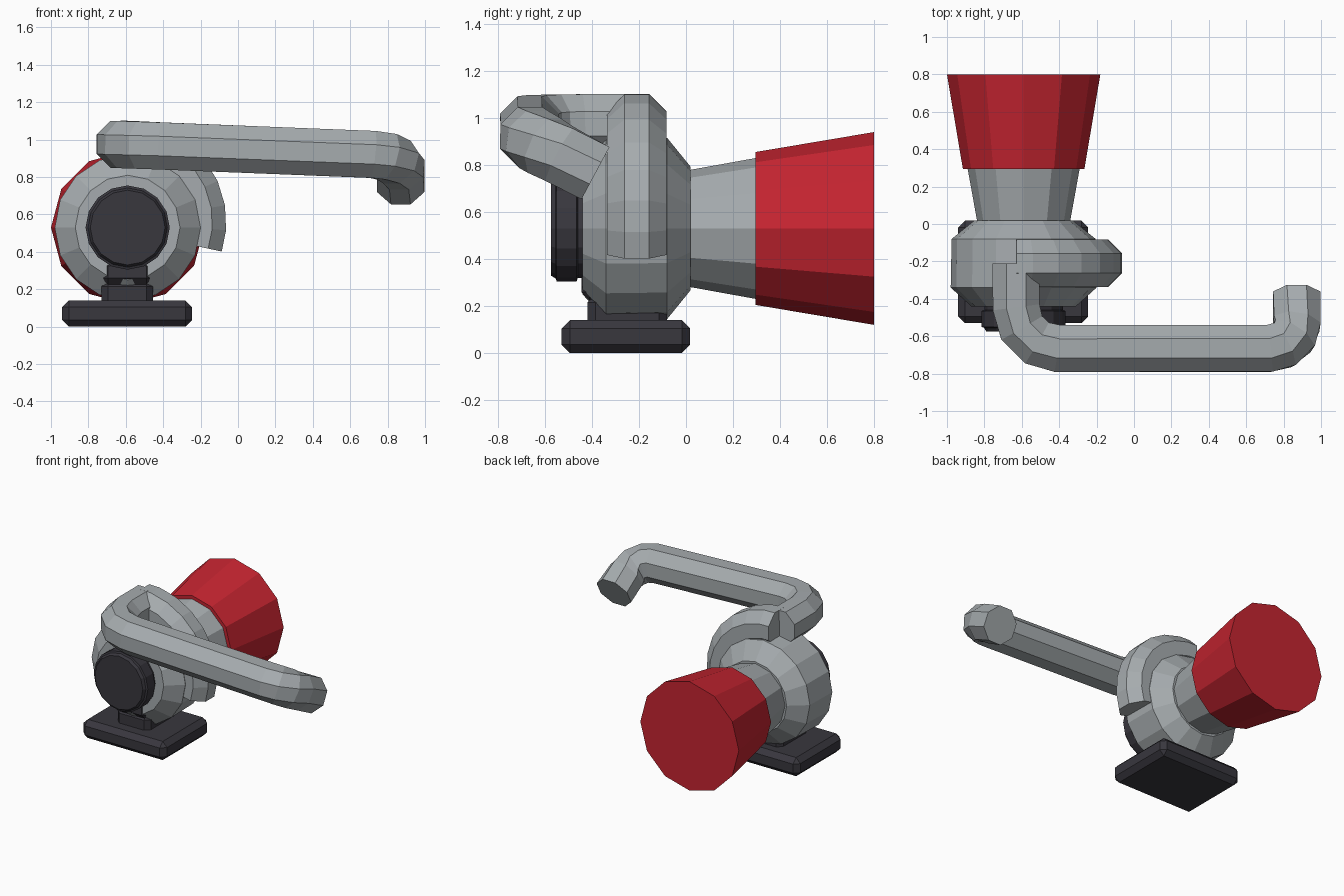
import bpy, bmesh, math
from mathutils import Vector

if "Cube" in bpy.data.objects:
    bpy.data.objects.remove(bpy.data.objects["Cube"])

CX, CZ = -0.59, 0.53  # main axis of the machine, running along y


def material(name, rgb):
    m = bpy.data.materials.new(name)
    m.diffuse_color = (*rgb, 1)
    m.use_nodes = True
    m.node_tree.nodes["Principled BSDF"].inputs["Base Color"].default_value = m.diffuse_color
    return m


GREY = material("grey metal", (0.38, 0.41, 0.425))
RED = material("red paint", (0.56, 0.018, 0.03))
DARK = material("dark rubber", (0.04, 0.038, 0.048))


def skin(name, rings, mat):
    """Join a list of equal-sized point rings into a capped flat-shaded solid."""
    bm = bmesh.new()
    loops = [[bm.verts.new(p) for p in ring] for ring in rings]
    n = len(loops[0])
    for a, b in zip(loops, loops[1:]):
        for i in range(n):
            j = (i + 1) % n
            bm.faces.new((a[i], a[j], b[j], b[i]))
    bm.faces.new(loops[0])
    bm.faces.new(loops[-1])
    bmesh.ops.recalc_face_normals(bm, faces=bm.faces)
    me = bpy.data.meshes.new(name)
    bm.to_mesh(me)
    bm.free()
    ob = bpy.data.objects.new(name, me)
    bpy.context.collection.objects.link(ob)
    me.materials.append(mat)
    return ob


def turned(name, profile, sides, mat):
    """Profile of (y, radius) turned round the main axis."""
    angs = [2 * math.pi * i / sides for i in range(sides)]
    return skin(name, [[(CX + r * math.cos(a), y, CZ + r * math.sin(a)) for a in angs]
                       for y, r in profile], mat)


def tube(name, path, up, apothem, mat, sides=8):
    """Octagonal pipe along a path, mitred at each point, flats aligned to up."""
    path, up = [Vector(p) for p in path], Vector(up)
    rad = apothem / math.cos(math.pi / sides)
    rings = []
    for k, p in enumerate(path):
        d_in = (p - path[k - 1]).normalized() if k else None
        d_out = (path[k + 1] - p).normalized() if k < len(path) - 1 else None
        t = ((d_in or d_out) + (d_out or d_in)).normalized()
        side = t.cross(up).normalized()
        top = side.cross(t)
        rings.append([p + rad * (side * math.cos(a) + top * math.sin(a))
                      for a in [2 * math.pi * (i + 0.5) / sides for i in range(sides)]])
    return skin(name, rings, mat)


def fillet(a, corner, b, d, steps=3):
    """Round a corner, starting distance d before it."""
    a, c, b = Vector(a), Vector(corner), Vector(b)
    u, v = (a - c).normalized(), (b - c).normalized()
    half = u.angle(v) / 2
    centre = c + (u + v).normalized() * d / math.cos(half)
    s, e = c + u * d - centre, c + v * d - centre
    w = s.angle(e)
    return [centre + (s * math.sin(w * (1 - k / steps)) + e * math.sin(w * k / steps)) / math.sin(w)
            for k in range(steps + 1)]


def block(name, x0, x1, y0, y1, z0, z1, bevel, mat):
    """Chamfered box."""
    ob = skin(name, [[(x0, y0, z), (x1, y0, z), (x1, y1, z), (x0, y1, z)] for z in (z0, z1)], mat)
    mod = ob.modifiers.new("chamfer", "BEVEL")
    mod.width, mod.segments = bevel, 1
    return ob


# red intake cone and its grey neck
turned("intake_cone", [(0.295, 0.325), (0.8, 0.41)], 12, RED)
turned("intake_neck", [(0.0, 0.246), (0.31, 0.302)], 12, GREY)

# round casing with chamfered front and back
turned("casing", [(-0.44, 0.28), (-0.34, 0.39), (-0.08, 0.385), (0.02, 0.262)], 16, GREY)

# dark stepped cap on the front
turned("front_cap", [(-0.575, 0.2), (-0.555, 0.212), (-0.55, 0.225), (-0.465, 0.225),
                     (-0.46, 0.21), (-0.42, 0.21)], 16, DARK)

# scroll pipe curling over the casing
scroll = [(-0.63, -0.21, 0.975)]
for k in range(8):
    f = k / 7
    a = math.radians(86 - 101 * f)
    r = 0.445 - 0.053 * f
    scroll.append((CX + r * math.cos(a), -0.21, CZ + r * math.sin(a)))
tube("scroll_pipe", scroll, (0, 1, 0), 0.127, GREY)

# outlet pipe: forward, across the front, then bent back and down
start, c1 = (-0.63, -0.21, 0.975), (-0.63, -0.665, 0.975)
c2, end = (0.87, -0.665, 0.915), (0.87, -0.385, 0.765)
tube("outlet_pipe", [start] + fillet(start, c1, c2, 0.22) + fillet(c1, c2, end, 0.15) + [end],
     (0, 0, 1), 0.126, GREY)

# base plate and the two stacked mounting blocks
block("base_plate", -0.94, -0.245, -0.53, 0.018, 0.0, 0.14, 0.036, DARK)
block("lower_mount", -0.73, -0.455, -0.42, -0.08, 0.10, 0.25, 0.035, DARK)
block("upper_mount", -0.73, -0.455, -0.445, -0.10, 0.225, 0.36, 0.035, DARK)
